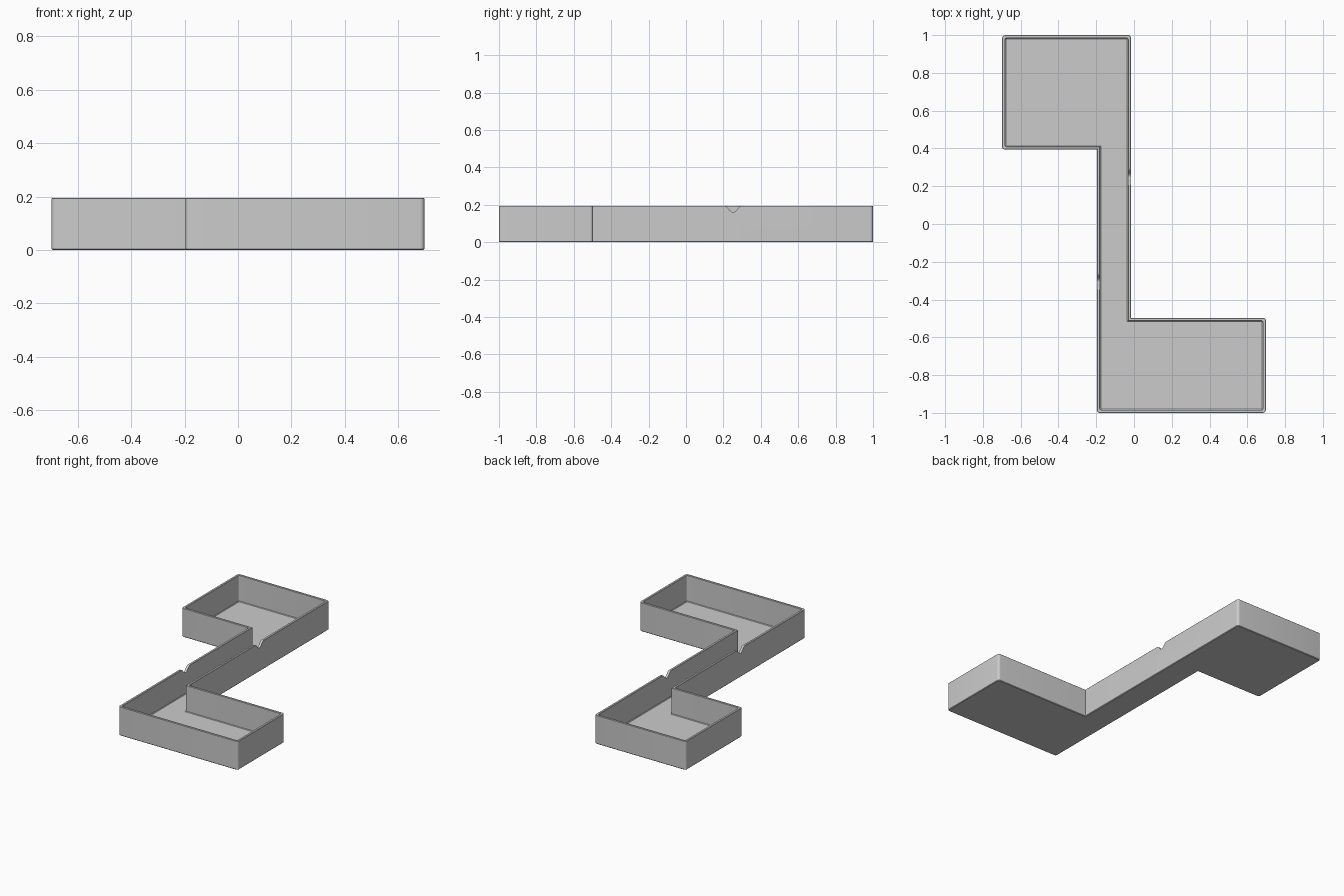
import bpy, bmesh, math
from mathutils import Vector

if "Cube" in bpy.data.objects:
    bpy.data.objects.remove(bpy.data.objects["Cube"])

HEIGHT, WALL, FLOOR, SOFT = 0.195, 0.016, 0.017, 0.004
X0, X1, X2, X3 = -0.698, -0.196, -0.016, 0.698
Y0, Y1, Y2, Y3 = -1.0, -0.497, 0.394, 1.0

# Z-shaped outline: two boxes joined by a narrow channel
OUTLINE = [Vector(p) for p in (
    (X1, Y0), (X3, Y0), (X3, Y1), (X2, Y1),
    (X2, Y3), (X0, Y3), (X0, Y2), (X1, Y2))]

grey = bpy.data.materials.new("plain grey")
grey.use_nodes = True
colour = (0.6, 0.6, 0.6, 1)
grey.diffuse_color = colour
grey.node_tree.nodes["Principled BSDF"].inputs["Base Color"].default_value = colour


def ring(inset, radius, steps=6):
    """Outline moved inward, with its outer corners rounded."""
    points = []
    for i, p in enumerate(OUTLINE):
        a = (p - OUTLINE[i - 1]).normalized()
        b = (OUTLINE[(i + 1) % len(OUTLINE)] - p).normalized()
        na, nb = Vector((-a.y, a.x)), Vector((-b.y, b.x))
        corner = p + (na + nb) * inset
        if a.cross(b) < 0:
            points.append(corner)
            continue
        centre = corner + (na + nb) * radius
        for k in range(steps + 1):
            t = math.pi / 2 * k / steps
            points.append(centre - (na * math.cos(t) + nb * math.sin(t)) * radius)
    return points


def make_object(name, bm):
    bmesh.ops.recalc_face_normals(bm, faces=bm.faces)
    mesh = bpy.data.meshes.new(name)
    bm.to_mesh(mesh)
    bm.free()
    mesh.materials.append(grey)
    obj = bpy.data.objects.new(name, mesh)
    bpy.context.collection.objects.link(obj)
    return obj


def loft(name, sections):
    """Join closed rings of equal length and cap both ends."""
    bm = bmesh.new()
    loops = [[bm.verts.new(p) for p in s] for s in sections]
    for low, high in zip(loops, loops[1:]):
        for i in range(len(low)):
            j = (i + 1) % len(low)
            bm.faces.new((low[i], low[j], high[j], high[i]))
    bm.faces.new(loops[0][::-1])
    bm.faces.new(loops[-1])
    return make_object(name, bm)


# Tray: underside, outer wall, rim, inner wall, floor
levels = [
    (SOFT, 0.012, 0), (0, 0.016, SOFT),
    (0, 0.016, HEIGHT - SOFT / 2), (SOFT / 2, 0.014, HEIGHT),
    (WALL - SOFT / 2, 0.012, HEIGHT), (WALL, 0.01, HEIGHT - SOFT / 2),
    (WALL, 0.01, FLOOR + SOFT), (WALL + SOFT, 0.006, FLOOR)]
tray = loft("tray", [[(p.x, p.y, z) for p in ring(d, r)] for d, r, z in levels])

# Rounded notches in the middle of each long channel wall
HALF, DEPTH, STEPS = 0.048, 0.035, 16
for name, x, y in (("right_notch_cutter", X1, (Y0 + Y2) / 2),
                   ("left_notch_cutter", X2, (Y1 + Y3) / 2)):
    profile = [(-HALF, HEIGHT + 0.05)]
    for k in range(STEPS + 1):
        u = 2 * k / STEPS - 1
        drop = DEPTH * (1 + math.cos(math.pi * u)) / 2
        profile.append((u * HALF, HEIGHT + 0.0005 - drop))
    profile.append((HALF, HEIGHT + 0.05))
    cutter = loft(name, [[(x + s, y + v, z) for v, z in profile] for s in (-0.04, 0.04)])
    cutter.hide_render = True
    cutter.hide_set(True)
    cut = tray.modifiers.new(name, "BOOLEAN")
    cut.operation = "DIFFERENCE"
    cut.solver = "EXACT"
    cut.object = cutter

# Apply the cuts, drop the cutters and shade
bpy.ops.object.select_all(action="DESELECT")
bpy.context.view_layer.objects.active = tray
tray.select_set(True)
for m in list(tray.modifiers):
    helper = m.object
    bpy.ops.object.modifier_apply(modifier=m.name)
    bpy.data.objects.remove(helper)
bpy.ops.object.shade_smooth_by_angle(angle=math.radians(30))
